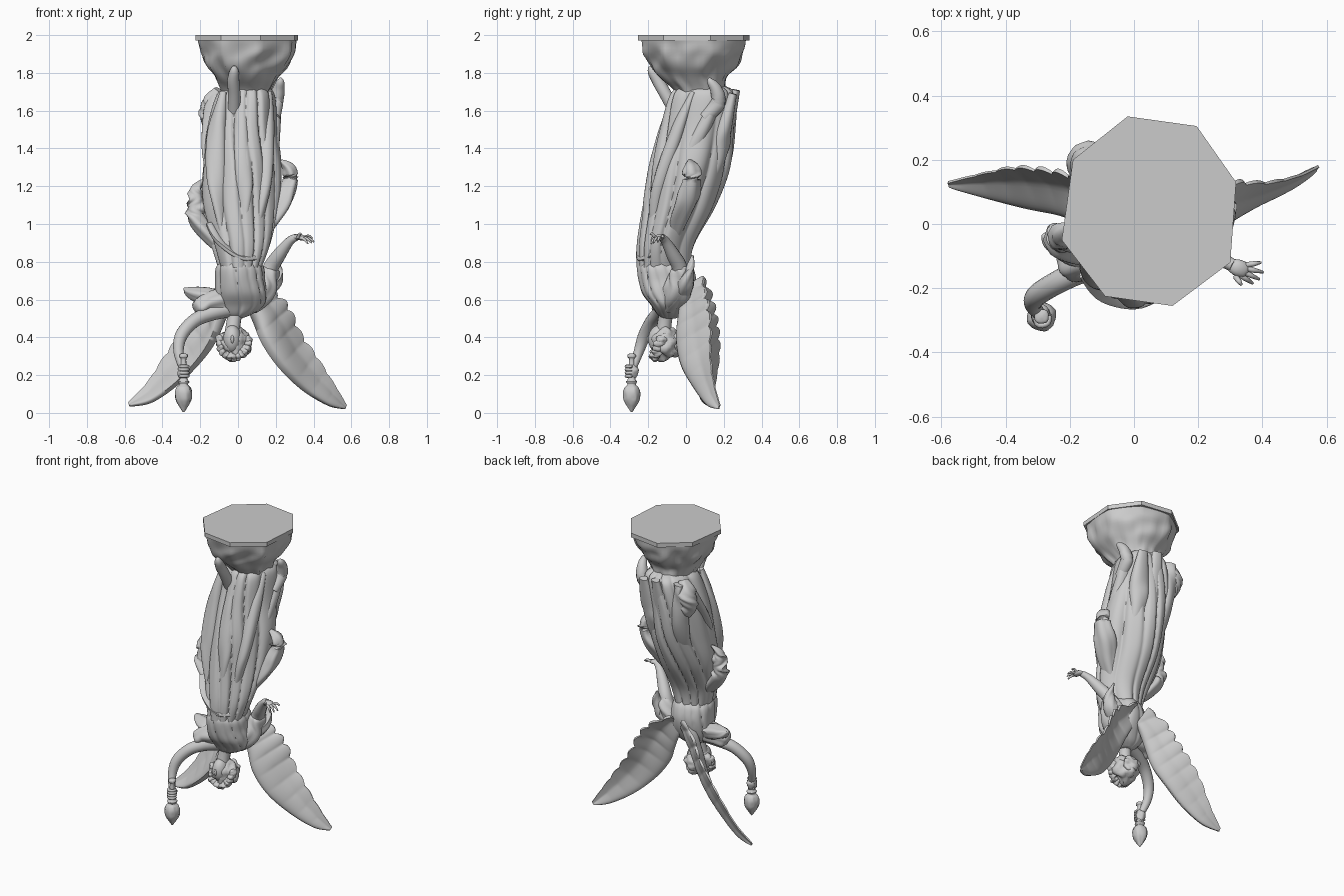
import bpy, bmesh, math
from mathutils import Vector, noise

TAU = math.tau


def smooth_path(pts, n):
    """Catmull-Rom resampling of tuples of any length."""
    out, m = [], len(pts) - 1
    for i in range(n + 1):
        u = i / n * m
        k = min(int(u), m - 1)
        t = u - k
        a, b, c, d = (pts[max(k - 1, 0)], pts[k], pts[k + 1], pts[min(k + 2, m)])
        out.append([0.5 * (2 * q + (r - p) * t + (2 * p - 5 * q + 4 * r - s) * t * t
                    + (3 * q - p - 3 * r + s) * t ** 3) for p, q, r, s in zip(a, b, c, d)])
    return out


def skin(name, rings, angle=60):
    """Closed surface through a list of equal-length rings."""
    bm = bmesh.new()
    rows = [[bm.verts.new(p) for p in r] for r in rings]
    n = len(rows[0])
    for a, b in zip(rows, rows[1:]):
        for j in range(n):
            bm.faces.new((a[j], a[(j + 1) % n], b[(j + 1) % n], b[j]))
    bm.faces.new(rows[0])
    bm.faces.new(rows[-1])
    bmesh.ops.recalc_face_normals(bm, faces=bm.faces)
    me = bpy.data.meshes.new(name)
    bm.to_mesh(me)
    bm.free()
    ob = bpy.data.objects.new(name, me)
    bpy.context.collection.objects.link(ob)
    bpy.context.view_layer.objects.active = ob
    ob.select_set(True)
    bpy.ops.object.shade_smooth_by_angle(angle=math.radians(angle))
    ob.select_set(False)
    return ob


def tube(name, pts, n=16, sides=14, flat=1.0, ridge=0.0, k=5):
    """Sweep along (x, y, z, radius); flat squashes, ridge adds lengthwise folds."""
    path = smooth_path(pts, n)
    rings = []
    for i, p in enumerate(path):
        d = Vector(path[min(i + 1, n)][:3]) - Vector(path[max(i - 1, 0)][:3])
        q = d.to_track_quat('Z', 'Y')
        ring = []
        for j in range(sides):
            a = TAU * j / sides
            r = max(p[3], 0.002) * (1 + ridge * math.sin(k * a + i * 0.12))
            ring.append(Vector(p[:3]) + q @ Vector((r * math.cos(a), r * flat * math.sin(a), 0)))
        rings.append(ring)
    return skin(name, rings)


def loft(name, secs, n, sides, fold=0.0, k=13, twist=3.0):
    """Horizontal sections (z, cx, cy, rx, ry) with irregular cloth folds."""
    rings = []
    for z, cx, cy, rx, ry in smooth_path(secs, n):
        ring = []
        for j in range(sides):
            a = TAU * j / sides
            w = abs(math.sin(k / 2 * a + twist * z + 1.3 * math.sin(2 * a + 2 * z)))
            amp = .45 + .55 * math.sin(3 * a + 5 * z) ** 2
            f = 1 + fold * (0.5 - 1.6 * amp * (1 - w) ** 2 + 0.5 * math.sin(4 * a - 4 * z))
            ring.append((cx + rx * f * math.cos(a), cy + ry * f * math.sin(a), z))
        rings.append(ring)
    return skin(name, rings)


def ball(name, c, r, rough=0.0, scale=20):
    rings = []
    for i in range(1, 20):
        v = math.pi * i / 20
        ring = []
        for j in range(28):
            a = TAU * j / 28
            d = Vector((math.sin(v) * math.cos(a) * r[0], math.sin(v) * math.sin(a) * r[1],
                        math.cos(v) * r[2]))
            ring.append(Vector(c) + d * (1 + rough * noise.noise((d + Vector(c)) * scale)))
        rings.append(ring)
    return skin(name, rings)


# faceted plinth slab and the rock beneath it
octagon = [(-.02, .335), (.195, .305), (.318, .13), (.30, -.12),
           (.12, -.255), (-.09, -.225), (-.225, -.05), (-.19, .2)]
skin("plinth_slab", [[(x, y, z) for x, y in octagon] for z in (1.972, 2.0)], 20)

rock = []
for z, cx, cy, s in smooth_path([(1.975, .05, .04, .97), (1.9, .05, .04, .9), (1.83, .045, .04, .78),
                                 (1.77, .045, .045, .6), (1.7, .045, .07, .46), (1.6, .04, .08, .35)], 24):
    ring = []
    for j in range(64):
        u = j / 8
        a, b = octagon[int(u)], octagon[(int(u) + 1) % 8]
        p = Vector(a).lerp(Vector(b), u % 1) - Vector((.05, .04))
        f = s * (1 + .13 * noise.noise((p.x * 10, p.y * 10, z * 11)) * min(1, (1.975 - z) * 12))
        p = p.normalized() * (p.length * .6 + .112) * f
        ring.append((cx + p.x, cy + p.y, z))
    rock.append(ring)
skin("rock_base", rock)

# gown: skirt and bodice
loft("skirt", [(1.73, .05, .09, .10, .12), (1.68, .04, .09, .15, .17), (1.5, .02, .06, .178, .19),
               (1.3, .02, .02, .195, .2), (1.1, .01, -.035, .19, .18), (.9, .015, -.105, .15, .145),
               (.77, .01, -.12, .11, .135)], 60, 150, .085, 11)
loft("bodice", [(.80, .01, -.115, .10, .125), (.765, .01, -.11, .125, .145), (.7, .01, -.1, .13, .15),
                (.63, .015, -.095, .135, .135), (.57, .015, -.085, .125, .1), (.525, 0, -.085, .08, .07),
                (.5, -.01, -.09, .03, .035)], 30, 90, .06, 11, 6)

# broad folds laid along the skirt
folds = [
    [(.09, -.17, .92, .02), (.13, -.14, 1.2, .05), (.145, -.04, 1.5, .05), (.16, .04, 1.7, .02)],
    [(.02, -.21, .9, .02), (.035, -.185, 1.2, .045), (.02, -.13, 1.45, .04), (.02, -.06, 1.66, .03)],
    [(-.07, -.19, .9, .02), (-.11, -.15, 1.2, .05), (-.11, -.085, 1.5, .05), (-.08, -.05, 1.7, .02)],
    [(.1, .0, 1.0, .02), (.11, .155, 1.3, .05), (.13, .2, 1.5, .06), (.14, .25, 1.69, .03)],
    [(-.06, .0, 1.0, .02), (-.08, .155, 1.3, .05), (-.1, .21, 1.5, .05), (-.1, .22, 1.7, .035)],
    [(.03, .03, 1.0, .02), (.02, .18, 1.3, .045), (.03, .23, 1.55, .045), (.04, .265, 1.71, .03)],
    [(.15, -.07, 1.1, .03), (.165, .03, 1.38, .055), (.18, .12, 1.56, .05), (.2, .17, 1.67, .03)],
    [(-.14, -.06, 1.2, .02), (-.15, .01, 1.4, .04), (-.13, .12, 1.6, .05), (-.12, .18, 1.7, .03)]]
for i, f in enumerate(folds):
    tube(f"skirt_fold_{i + 1}", f, 24, 20, .7, .07, 3)
tube("hem_curl_left", [(-.11, .17, 1.47, .03), (-.14, .18, 1.55, .06), (-.135, .19, 1.64, .065),
                       (-.1, .17, 1.71, .03)], 16, 24, .85, .06)

# feet against the rock
tube("front_foot", [(-.02, -.06, 1.6, .035), (-.02, -.11, 1.69, .033), (-.025, -.15, 1.76, .032),
                    (-.02, -.18, 1.81, .024), (-.02, -.19, 1.835, .01)])
tube("back_foot", [(.19, .1, 1.56, .035), (.2, .17, 1.64, .04), (.215, .16, 1.71, .033),
                   (.225, .13, 1.755, .02), (.225, .125, 1.775, .004)])

# fluttering cloth at the hips
tube("hip_cloth_right", [(.13, -.06, .93, .03), (.19, -.03, 1.04, .055), (.24, .01, 1.14, .065),
                         (.275, .03, 1.22, .05), (.27, .03, 1.29, .045), (.225, .02, 1.335, .012)],
     28, 24, .75, .1, 4)
tube("hip_cloth_left", [(-.09, -.09, .86, .03), (-.16, -.07, .95, .055), (-.22, -.05, 1.03, .055),
                        (-.22, -.04, 1.11, .05), (-.225, -.03, 1.18, .035), (-.19, 0, 1.23, .01)],
     28, 24, .75, .1, 4)
tube("waist_sash", [(-.15, -.15, 1.0, .025), (-.09, -.215, .9, .03), (.02, -.238, .82, .026),
                    (.11, -.17, .84, .03), (.16, -.08, .96, .025)], 24, 16, .55, .1)

# neck, face and hair
tube("neck", [(-.005, -.095, .58, .045), (-.02, -.11, .5, .038), (-.03, -.12, .43, .04)])
ball("face", (-.03, -.14, .39), (.048, .06, .075))
ball("nose", (-.03, -.195, .39), (.009, .012, .022))
ball("hair", (-.02, -.105, .365), (.08, .08, .085), .35, 26)
for i in range(13):
    a = math.pi * (.95 + 1.1 * i / 12)
    ball(f"hair_curl_{i + 1}", (-.022 + .075 * math.cos(a), -.135 + .03 * math.sin(a),
                                .375 + .08 * math.sin(a)), (.022, .03, .022), .5, 40)
ball("hair_bun", (-.015, -.05, .37), (.05, .04, .05), .4, 35)

# left arm with torch
tube("left_arm", [(-.05, -.11, .555, .05), (-.15, -.14, .525, .04), (-.235, -.18, .485, .036),
                  (-.3, -.22, .41, .034), (-.315, -.25, .325, .027), (-.295, -.28, .24, .02)], 24)
ball("left_hand", (-.29, -.285, .22), (.03, .032, .04), .2, 40)
for i in range(4):
    z = .195 + i * .017
    tube(f"left_finger_{i + 1}", [(-.31, -.27, z, .009), (-.3, -.313, z, .009), (-.27, -.31, z, .009),
                                  (-.262, -.285, z, .007)], 10, 8)
tx, ty = -.288, -.288
profile = [(.315, .004), (.31, .02), (.295, .022), (.285, .014), (.24, .016), (.18, .02), (.165, .03),
           (.15, .022), (.135, .036), (.11, .044), (.075, .042), (.05, .032), (.03, .02), (.004, .004)]
loft("torch", [(z, tx, ty, r, r) for z, r in profile], 52, 28, .1, 8, 20)

# right arm with open hand
tube("right_arm", [(.07, -.09, .57, .05), (.14, -.06, .63, .05), (.165, -.03, .75, .043),
                   (.22, -.07, .84, .036), (.275, -.11, .91, .024), (.31, -.13, .93, .019)], 24)
tube("right_palm", [(.295, -.125, .927, .016), (.32, -.135, .932, .026), (.345, -.145, .925, .024),
                    (.355, -.15, .92, .01)], 10, 12, .6)
for i, (dx, dy, dz) in enumerate([(.395, -.12, .925), (.402, -.15, .905), (.39, -.172, .90),
                                  (.37, -.185, .895), (.335, -.19, .945)]):
    s = Vector((.325 + .008 * (3 - i), -.128 - .009 * i, .927))
    e = Vector((dx, dy, dz))
    m = s.lerp(e, .55) + Vector((0, 0, .01))
    tube(f"right_finger_{i + 1}", [(*s, .009), (*m, .008), (*e, .004)], 8, 8)

# loose sleeves
tube("left_sleeve", [(-.03, -.1, .6, .07), (-.1, -.105, .59, .075), (-.165, -.11, .575, .065),
                     (-.21, -.125, .55, .055), (-.225, -.13, .54, .02)], 20, 32, .85, .08, 5)
tube("left_sleeve_drop", [(-.08, -.08, .6, .05), (-.16, -.075, .615, .06), (-.225, -.055, .63, .05),
                          (-.265, -.045, .645, .03), (-.285, -.035, .66, .005)], 18, 20, .75, .1)
tube("right_sleeve", [(.05, -.08, .58, .07), (.115, -.05, .63, .08), (.15, -.03, .7, .07),
                      (.175, -.03, .76, .052), (.18, -.035, .78, .02)], 20, 32, .85, .08, 5)
tube("right_sleeve_drop", [(.13, -.02, .62, .04), (.19, .0, .68, .045), (.205, .02, .76, .03),
                           (.19, .035, .835, .006)], 16, 16, .7, .1)


def wing(name, lead, trail):
    """Blade between two edge curves, with rounded overlapping feather tips."""
    n, m = 110, 16
    L, T = smooth_path(lead, n), smooth_path(trail, n)
    rings = []
    for i in range(n + 1):
        s = i / n
        a, b = Vector(L[i]), Vector(T[i])
        along = Vector(L[min(i + 1, n)]) - Vector(L[max(i - 1, 0)])
        nor = along.cross(b - a).normalized()
        thick = .03 * (1 - s) ** .6 + .006
        front, back = [], []
        for j in range(m + 1):
            t = j / m
            saw = (9 * s ** 1.1 - .6 * t) % 1
            tip = math.sin(math.pi * saw ** 1.4) ** .6      # rounded feather end
            edge = 1 + .13 * (tip - .65) * t ** 3 * (1 - s ** 2)
            p = a.lerp(b, t * edge)
            h = thick * (math.sin(math.pi * min(t * 1.6 + .06, 1) ** .55) * .9 + .2)
            h += .007 * (tip - .5) * min(1, t * 2) * (1 - s)
            bulge = nor * (.025 * math.sin(math.pi * t) * (1 - s))
            front.append(p + bulge + nor * max(h, .004))
            back.append(p + bulge - nor * max(h, .004))
        rings.append(front + back[::-1])
    skin(name, rings, 70)


wing("right_wing",
     [(.04, .0, .62), (.09, -.02, .49), (.14, -.035, .37), (.23, -.01, .24), (.35, .06, .12),
      (.48, .12, .04), (.565, .17, .02)],
     [(.05, .09, .72), (.19, .10, .64), (.27, .12, .55), (.33, .13, .42), (.42, .13, .29),
      (.51, .15, .15), (.575, .18, .04)])
wing("left_wing",
     [(-.04, .0, .62), (-.09, .0, .49), (-.14, .01, .37), (-.22, .04, .26), (-.33, .06, .15),
      (-.46, .09, .06), (-.575, .12, .035)],
     [(-.04, .09, .72), (-.15, .13, .63), (-.21, .155, .53), (-.29, .17, .43), (-.38, .175, .31),
      (-.48, .155, .16), (-.58, .13, .055)])
